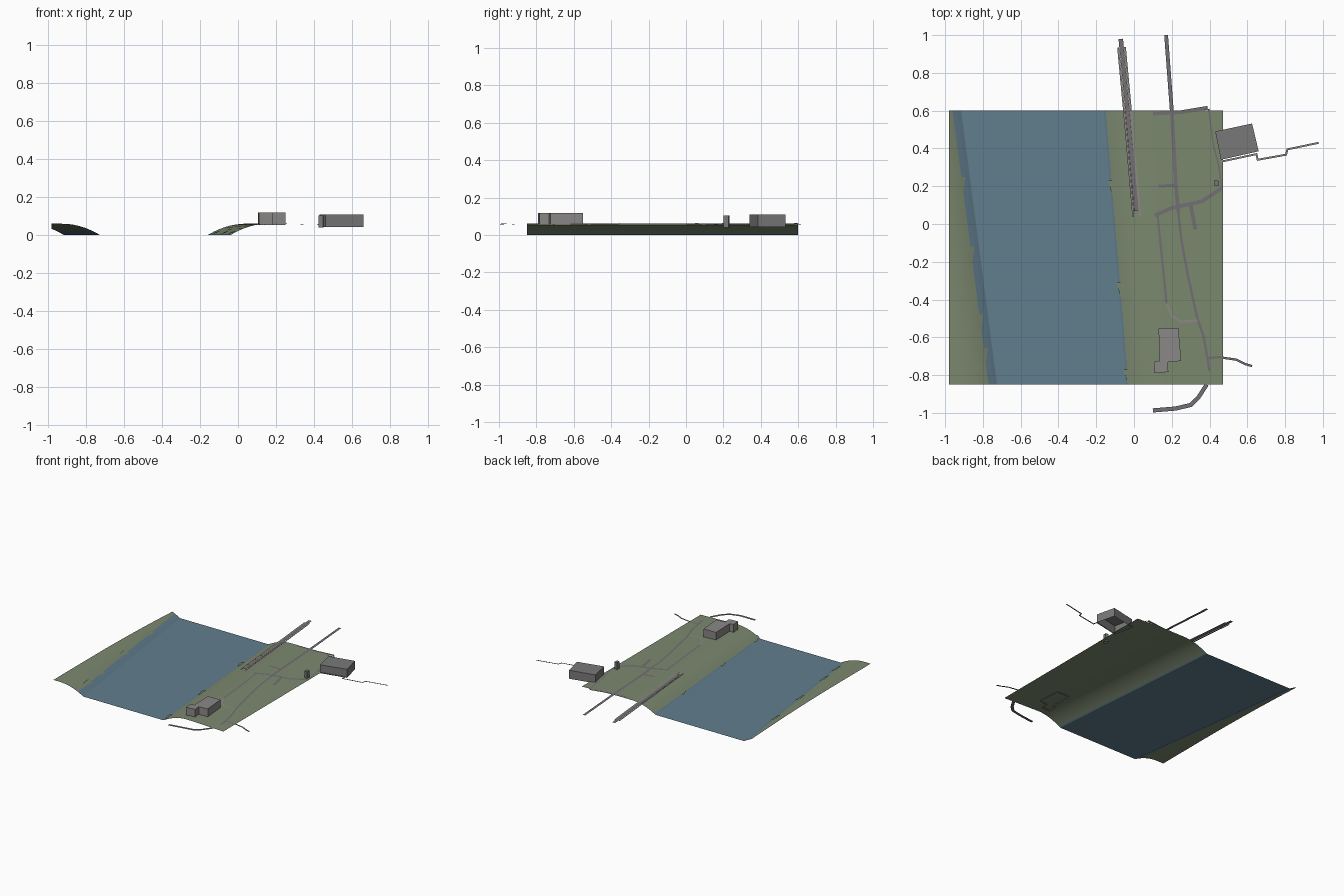
import bpy
from mathutils import Vector

if "Cube" in bpy.data.objects:
    bpy.data.objects.remove(bpy.data.objects["Cube"])

Y0, Y1, X0, X1 = -0.85, 0.6, -0.98, 0.47
ROWS = 30


def material(name, rgb):
    m = bpy.data.materials.new(name)
    m.diffuse_color = (*rgb, 1)
    m.use_nodes = True
    m.node_tree.nodes["Principled BSDF"].inputs["Base Color"].default_value = m.diffuse_color
    return m


GRASS = material("grass", (0.20, 0.25, 0.16))
WATER = material("water", (0.12, 0.21, 0.27))
ROAD = material("road", (0.17, 0.16, 0.175))
PATH = material("path", (0.27, 0.25, 0.24))
STONE = material("stone", (0.26, 0.25, 0.24))
SLATE = material("slate", (0.19, 0.19, 0.19))


def make(name, verts, faces, mat, smooth=False):
    me = bpy.data.meshes.new(name)
    me.from_pydata(verts, [], faces)
    me.materials.append(mat)
    if smooth:
        me.polygons.foreach_set("use_smooth", [True] * len(me.polygons))
    ob = bpy.data.objects.new(name, me)
    bpy.context.collection.objects.link(ob)
    return ob


# River edges and height of the land
def shore(y, side):
    t = (Y1 - y) / (Y1 - Y0)
    return -0.96 + 0.19 * t if side < 0 else -0.15 + 0.12 * t


def bed(y, side):
    return shore(y, side) + (0.045 if side < 0 else -0.01)


def height(x, y):
    d = max(bed(y, -1) - x, x - bed(y, 1), 0)
    t = min(d / 0.2, 1)
    fall = max(0, min(x, X1) - 0.15) / 0.32 * 0.01
    return 0.06 * (1 - (1 - t) ** 2) - fall


# Sheet of quads: columns(y) gives the x positions of one row
def sheet(name, columns, mat, smooth=False):
    verts, n = [], 0
    for j in range(ROWS + 1):
        y = Y0 + (Y1 - Y0) * j / ROWS
        xs = columns(y)
        n = len(xs)
        verts += [(x, y, height(x, y)) for x in xs]
    faces = [(a, a + 1, a + 1 + n, a + n)
             for j in range(ROWS) for a in range(j * n, j * n + n - 1)]
    return make(name, verts, faces, mat, smooth)


def left_columns(y):
    return [X0 + (shore(y, -1) - X0) * i / 6 for i in range(7)]


def right_columns(y):
    s = shore(y, 1)
    return [s + (X1 - s) * (i / 16) ** 1.5 for i in range(17)]


def water_columns(y):
    return [shore(y, -1), bed(y, -1) - 0.02, bed(y, -1), bed(y, 1), shore(y, 1)]


sheet("left_bank", left_columns, GRASS, True)
sheet("right_bank", right_columns, GRASS, True)
sheet("river", water_columns, WATER)

# Small grassy ledges along both shores
for side, ys in ((-1, (0.25, -0.12, -0.48, -0.66)), (1, (0.23, -0.31, -0.77))):
    for y in ys:
        verts = []
        for dx, dy in ((-0.02, 0.0), (0.02, 0.0), (0.0, -0.08), (-0.02, -0.08)):
            yy = max(y + dy, Y0)
            x = shore(yy, side) - side * dx
            verts.append((x, yy, height(x, yy) + 0.006))
        make("shore_ledge", verts, [(0, 3, 2, 1) if side < 0 else (0, 1, 2, 3)], GRASS)


# Flat ribbon along a path with mitred corners
def ribbon(name, pts, width, mat=ROAD, z=None, shift=0.0):
    P = [Vector(p) for p in pts]
    normals = []
    for a, b in zip(P, P[1:]):
        d = (b - a).normalized()
        normals.append(Vector((-d.y, d.x)))
    verts = []
    for i, p in enumerate(P):
        n0, n1 = normals[max(i - 1, 0)], normals[min(i, len(normals) - 1)]
        n = (n0 + n1) / (1 + n0.dot(n1))
        for k in (0.5, -0.5):
            q = p + n * (shift + width * k)
            verts.append((q.x, q.y, height(p.x, p.y) + 0.003 if z is None else z))
    faces = [(2 * i, 2 * i + 1, 2 * i + 3, 2 * i + 2) for i in range(len(P) - 1)]
    return make(name, verts, faces, mat)


# Riverside avenue: roadway with a footpath on each side
avenue = [(-0.07, 0.98), (-0.03, 0.55), (0.012, 0.07)]
ribbon("avenue", avenue, 0.024, z=0.062)
for s in (-1, 1):
    ribbon("avenue_footpath", [(-0.066, 0.935), (-0.03, 0.55), (0.014, 0.04)],
           0.01, PATH, 0.061, s * 0.018)

# Streets and lanes
ribbon("main_road", [(0.17, 1.0), (0.2, 0.6), (0.222, 0.2), (0.235, 0.06)], 0.02)
ribbon("main_road_south", [(0.235, 0.06), (0.25, -0.08), (0.285, -0.27), (0.335, -0.5)], 0.013)
ribbon("north_street", [(0.1, 0.585), (0.25, 0.592), (0.39, 0.615)], 0.02)
ribbon("east_lane", [(0.395, 0.61), (0.42, 0.42), (0.45, 0.3), (0.465, 0.19)], 0.008)
ribbon("cross_street", [(0.11, 0.045), (0.2, 0.085), (0.36, 0.12), (0.465, 0.19)], 0.02)
ribbon("short_lane", [(0.13, 0.2), (0.225, 0.206)], 0.016)
ribbon("side_street", [(0.3, 0.1), (0.325, -0.03)], 0.02)
ribbon("west_lane", [(0.125, 0.045), (0.15, -0.2), (0.172, -0.42)], 0.012)
ribbon("curved_path", [(0.172, -0.42), (0.2, -0.485), (0.245, -0.517), (0.335, -0.512)],
       0.013, PATH)
ribbon("south_lane", [(0.335, -0.5), (0.37, -0.6), (0.4, -0.78)], 0.013)
ribbon("south_east_path", [(0.39, -0.71), (0.45, -0.705), (0.54, -0.718),
                           (0.59, -0.742), (0.625, -0.752)], 0.012)
ribbon("south_road", [(0.1, -0.987), (0.22, -0.977), (0.3, -0.958), (0.34, -0.92),
                      (0.385, -0.85)], 0.022)
ribbon("stepped_path", [(0.46, 0.33), (0.648, 0.37), (0.655, 0.34), (0.805, 0.367),
                        (0.812, 0.395), (0.978, 0.43)], 0.01, PATH)


# Buildings: flat-roofed, open underneath, outline counter-clockwise
def building(name, outline, z0, z1, mat):
    n = len(outline)
    verts = [(x, y, z) for z in (z0, z1) for x, y in outline]
    faces = [(i, (i + 1) % n, (i + 1) % n + n, i + n) for i in range(n)]
    make(name, verts, faces + [tuple(range(n, 2 * n))], mat)


building("south_house", [(0.135, -0.725), (0.105, -0.73), (0.11, -0.79), (0.182, -0.783),
                         (0.178, -0.732), (0.25, -0.725), (0.235, -0.55), (0.13, -0.552)],
         0.052, 0.118, STONE)
building("east_hall", [(0.46, 0.34), (0.66, 0.385), (0.625, 0.532), (0.43, 0.49)],
         0.043, 0.108, SLATE)
building("small_tower", [(0.424, 0.203), (0.448, 0.2), (0.45, 0.228), (0.426, 0.232)],
         0.04, 0.104, SLATE)
